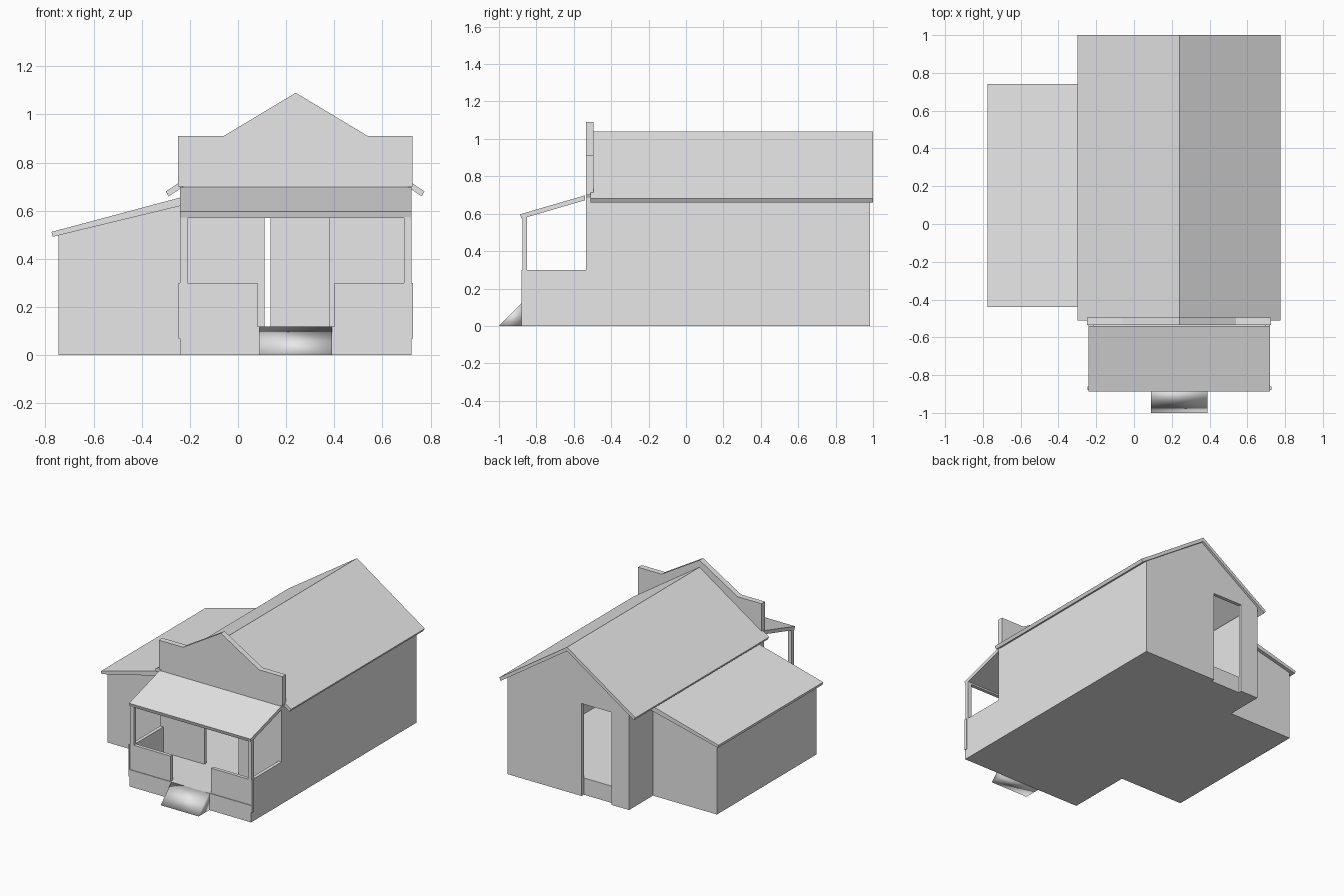
import bpy
import bmesh
from math import radians
from mathutils import Vector

cube = bpy.data.objects.get("Cube")
if cube:
    bpy.data.objects.remove(cube, do_unlink=True)

grey = bpy.data.materials.new("plain_grey")
grey.use_nodes = True
COLOUR = (0.8, 0.8, 0.8, 1)
grey.diffuse_color = COLOUR
grey.node_tree.nodes["Principled BSDF"].inputs["Base Color"].default_value = COLOUR


def prism(name, profile, start, end, axis="y"):
    """Extrude a profile along y (points are x, z) or along x (points are y, z)."""
    bm = bmesh.new()
    if axis == "y":
        verts = [bm.verts.new((a, start, z)) for a, z in profile]
        move = Vector((0, end - start, 0))
    else:
        verts = [bm.verts.new((start, a, z)) for a, z in profile]
        move = Vector((end - start, 0, 0))
    face = bm.faces.new(verts)
    extruded = bmesh.ops.extrude_face_region(bm, geom=[face], use_keep_orig=True)
    moved = [v for v in extruded["geom"] if isinstance(v, bmesh.types.BMVert)]
    bmesh.ops.translate(bm, verts=moved, vec=move)
    bmesh.ops.recalc_face_normals(bm, faces=bm.faces)
    mesh = bpy.data.meshes.new(name)
    bm.to_mesh(mesh)
    bm.free()
    mesh.materials.append(grey)
    obj = bpy.data.objects.new(name, mesh)
    bpy.context.collection.objects.link(obj)
    return obj


def box(name, x, y, z):
    return prism(name, [(x[0], z[0]), (x[1], z[0]), (x[1], z[1]), (x[0], z[1])], *y)


# Shared dimensions
LEFT, RIGHT, MID = -0.24, 0.72, 0.24
FRONT, BACK = -0.535, 0.985
EAVE, PEAK = 0.69, 1.01
FLOOR, RAIL = 0.12, 0.3
PORCH = -0.88
WALL = 0.025


# Gable walls with a door notch
def gable(name, door, y):
    a, b = door
    prism(name, [(LEFT, 0), (a, 0), (a, 0.66), (b, 0.66), (b, 0),
                 (RIGHT, 0), (RIGHT, EAVE), (MID, PEAK), (LEFT, EAVE)], *y)


gable("front_wall", (0.11, 0.38), (FRONT, FRONT + WALL))
gable("back_wall", (-0.10, 0.135), (BACK - WALL, BACK))

# Long walls and floor
for name, x in (("right_wall", (LEFT, LEFT + WALL)), ("left_wall", (RIGHT - WALL, RIGHT))):
    box(name, x, (FRONT + WALL, BACK - WALL), (0, EAVE))
box("house_floor", (LEFT + WALL, RIGHT - WALL), (FRONT, BACK - WALL), (0, FLOOR))

# Main roof
prism("main_roof", [(-0.3, 0.68), (MID, 1.04), (0.775, 0.68), (0.763, 0.66),
                    (MID, 1.012), (-0.288, 0.66)], -0.51, 1.0)

# Stepped false front
prism("false_front", [(-0.25, 0.7), (0.725, 0.7), (0.725, 0.91), (0.54, 0.91),
                      (MID, 1.09), (-0.06, 0.91), (-0.25, 0.91)], FRONT, -0.495)

# Side shed and its sloping roof
prism("shed_walls", [(-0.745, 0), (LEFT, 0), (LEFT, 0.625), (-0.745, 0.502)], -0.41, 0.715)
prism("shed_roof", [(-0.77, 0.492), (LEFT, 0.62), (LEFT, 0.655), (-0.775, 0.512)], -0.44, 0.74)

# Porch base, beam and roof
box("porch_base", (LEFT, RIGHT), (PORCH, FRONT), (0, FLOOR))
box("porch_beam", (LEFT, RIGHT), (-0.875, -0.85), (0.57, 0.6))
prism("porch_roof", [(-0.887, 0.597), (-0.54, 0.698), (-0.54, 0.672), (-0.88, 0.573)],
      LEFT, RIGHT, "x")

# Porch half walls, posts and corner trim, mirrored about the middle
for side, s in (("left", 1), ("right", -1)):
    def span(near, far):
        return sorted((MID + s * near, MID + s * far))

    box(side + "_porch_front_wall", span(0.16, 0.48), (-0.875, -0.85), (FLOOR, RAIL))
    box(side + "_porch_side_wall", span(0.455, 0.48), (-0.85, FRONT), (FLOOR, RAIL))
    box(side + "_porch_post", span(0.45, 0.48), (-0.875, -0.85), (RAIL, 0.57))
    box(side + "_corner_trim", span(0.48, 0.487), (-0.88, -0.86), (0.07, RAIL))

# Entry ramp with a fold halfway up
ramp = prism("entry_ramp", [(-1, 0), (PORCH, 0), (PORCH, FLOOR), (-0.94, 0.06)], 0.09, 0.39, "x")
for poly in ramp.data.polygons:
    poly.use_smooth = True
